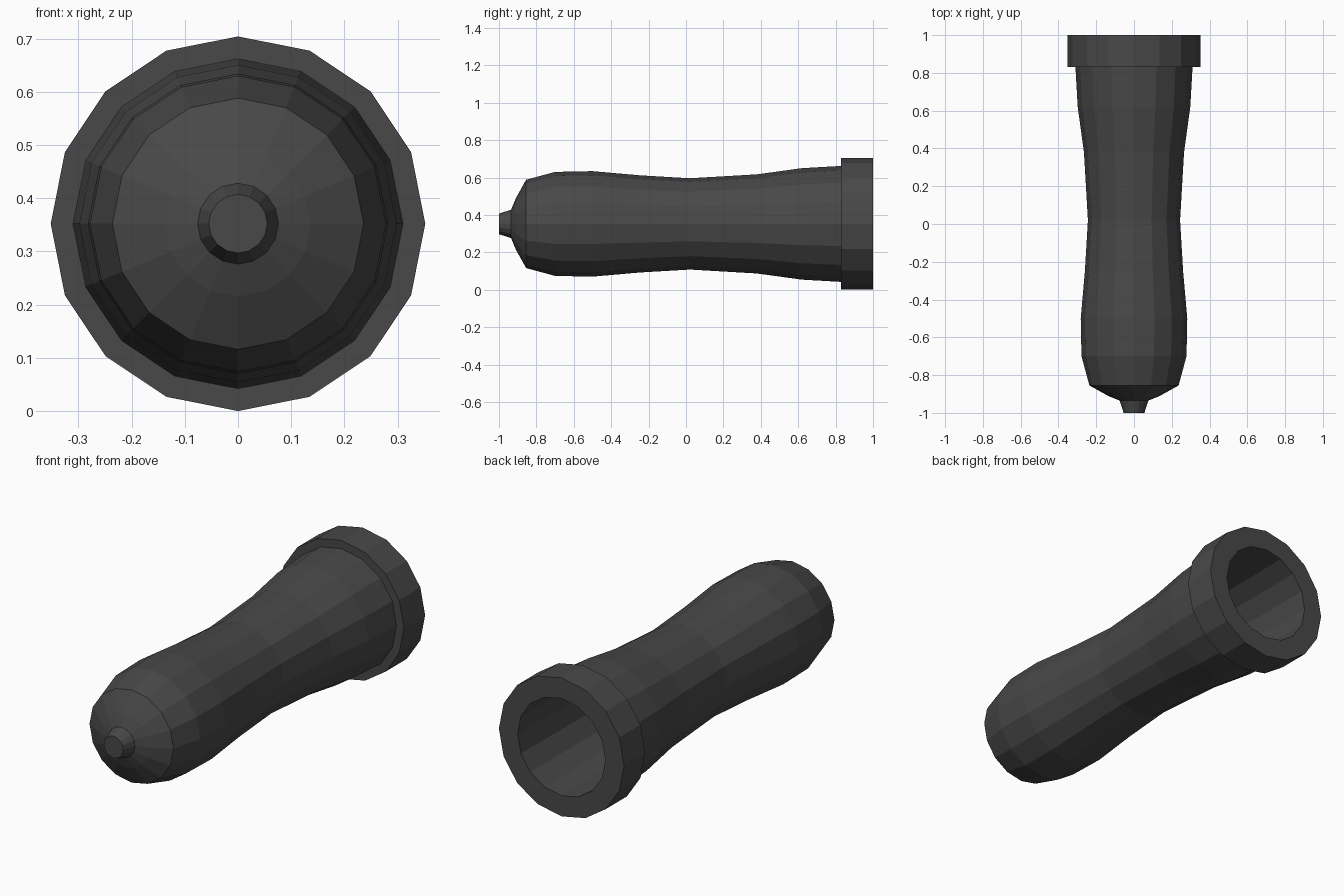
import bpy, bmesh, math

if "Cube" in bpy.data.objects:
    bpy.data.objects.remove(bpy.data.objects["Cube"])

SIDES, CZ = 16, 0.352

rubber = bpy.data.materials.new("dark_rubber")
rubber.diffuse_color = (0.065, 0.065, 0.065, 1)
rubber.use_nodes = True
rubber.node_tree.nodes["Principled BSDF"].inputs["Base Color"].default_value = rubber.diffuse_color


def lathe(name, profile):
    """Revolve (y, radius) points around the y axis; cap both ends where open."""
    bm = bmesh.new()
    rings = []
    for y, r in profile:
        rings.append([bm.verts.new((r * math.sin(2 * math.pi * i / SIDES), y,
                                    CZ + r * math.cos(2 * math.pi * i / SIDES)))
                      for i in range(SIDES)])
    for a, b in zip(rings, rings[1:]):
        for i in range(SIDES):
            j = (i + 1) % SIDES
            bm.faces.new((a[i], a[j], b[j], b[i]))
    bm.faces.new(rings[0])
    bm.faces.new(rings[-1])
    bmesh.ops.recalc_face_normals(bm, faces=bm.faces)
    mesh = bpy.data.meshes.new(name)
    bm.to_mesh(mesh)
    bm.free()
    mesh.materials.append(rubber)
    ob = bpy.data.objects.new(name, mesh)
    bpy.context.collection.objects.link(ob)
    return ob


lathe("hand_grip", [
    # end nub and dome
    (-1.0, 0.055), (-0.935, 0.076), (-0.91, 0.137), (-0.855, 0.236),
    # waisted handle
    (-0.70, 0.278), (-0.50, 0.282), (-0.25, 0.260), (0.02, 0.244),
    (0.38, 0.265), (0.62, 0.298), (0.83, 0.310),
    # flange
    (0.83, 0.352), (1.0, 0.352),
    # socket for the bar
    (1.0, 0.247), (-0.80, 0.222),
])
